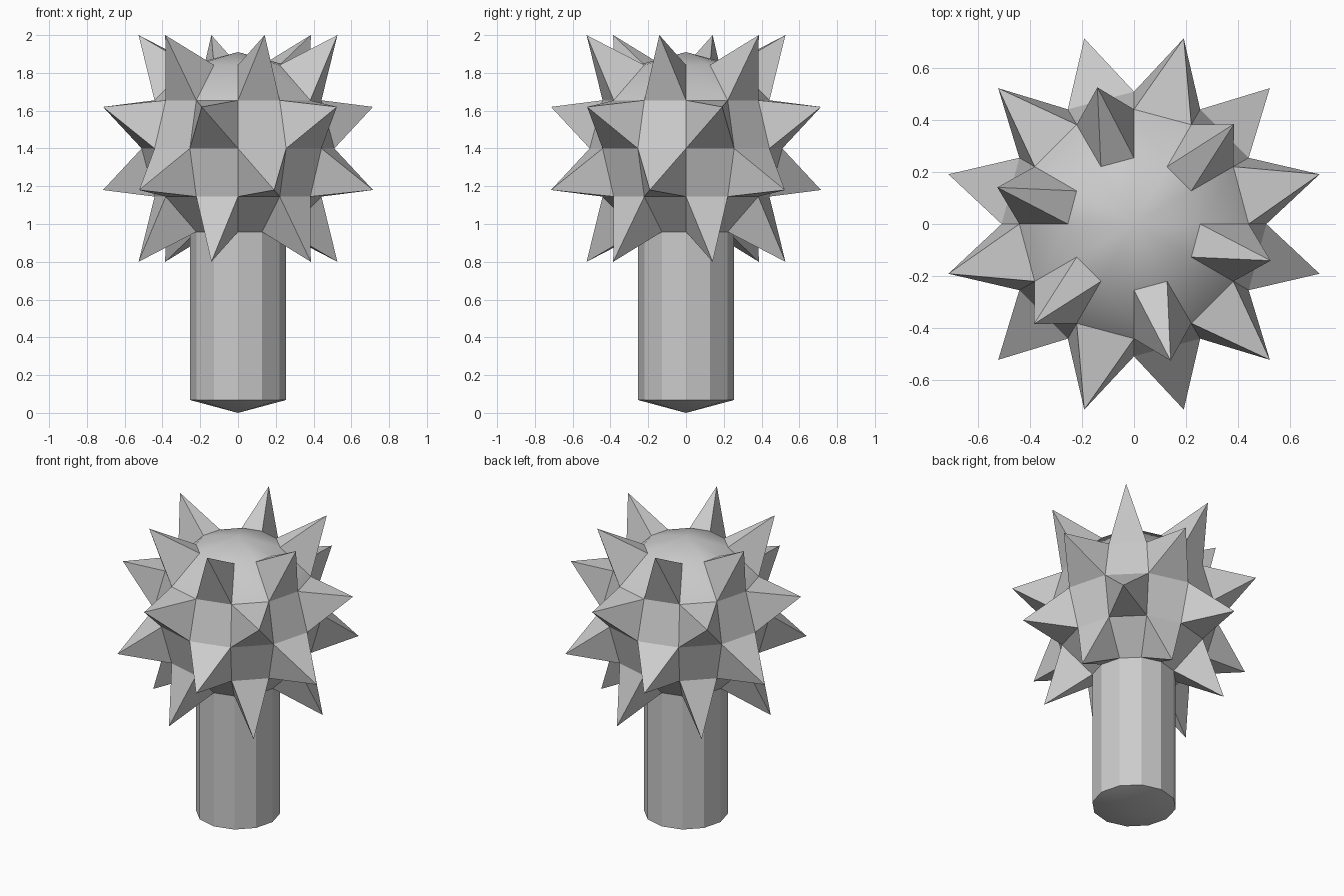
import bpy, bmesh, math
from mathutils import Vector

cube = bpy.data.objects.get("Cube")
if cube:
    bpy.data.objects.remove(cube, do_unlink=True)

RADIUS, CENTRE, SIDES = 0.51, 1.4, 12
CAP_RADIUS = RADIUS * math.sin(math.radians(30))
CAP_HEIGHT = RADIUS * (1 - math.cos(math.radians(30)))
NECK = CENTRE - RADIUS + CAP_HEIGHT

grey = bpy.data.materials.new("plain grey")
grey.use_nodes = True
COLOUR = (0.6, 0.6, 0.6, 1)
grey.diffuse_color = COLOUR
grey.node_tree.nodes["Principled BSDF"].inputs["Base Color"].default_value = COLOUR


def finish(bm, name):
    bmesh.ops.recalc_face_normals(bm, faces=bm.faces)
    mesh = bpy.data.meshes.new(name)
    bm.to_mesh(mesh)
    bm.free()
    mesh.materials.append(grey)
    obj = bpy.data.objects.new(name, mesh)
    bpy.context.collection.objects.link(obj)
    return obj


# Round head, open at the neck where the handle joins
bm = bmesh.new()
bmesh.ops.create_uvsphere(bm, u_segments=SIDES, v_segments=6, radius=RADIUS)
bmesh.ops.delete(bm, geom=[v for v in bm.verts if v.co.z < -RADIUS + 0.01], context="VERTS")
for face in bm.faces:
    face.smooth = True

# Spikes: every other quad of each of the four bands is drawn out to a point
for face in [f for f in bm.faces if len(f.verts) == 4]:
    mid = face.calc_center_median()
    azimuth = math.degrees(math.atan2(mid.y, mid.x)) % 360
    column = int(azimuth // 30)
    band = int((mid.z + RADIUS) // (RADIUS / 2))
    outer = abs(mid.z) > RADIUS / 2
    first = 0 if (mid.z > 0) != outer else 1
    if column % 2 != first:
        continue
    reach, height = (0.545, 0.6) if outer else (0.74, 0.22)
    angle = math.radians(column * 30 + 15)
    tip = Vector((reach * math.cos(angle), reach * math.sin(angle),
                  math.copysign(height, mid.z)))
    poked = bmesh.ops.poke(bm, faces=[face])
    poked["verts"][0].co = tip
    for side in poked["faces"]:
        side.smooth = False

bmesh.ops.translate(bm, verts=bm.verts, vec=(0, 0, CENTRE))
finish(bm, "spiked_head")

# Faceted handle with a shallow pointed end
bm = bmesh.new()
rings = [[bm.verts.new((CAP_RADIUS * math.cos(2 * math.pi * i / SIDES),
                        CAP_RADIUS * math.sin(2 * math.pi * i / SIDES), z))
          for i in range(SIDES)] for z in (CAP_HEIGHT, NECK)]
point = bm.verts.new((0, 0, 0))
low, high = rings
for i in range(SIDES):
    j = (i + 1) % SIDES
    bm.faces.new((low[i], low[j], high[j], high[i]))
    bm.faces.new((low[j], low[i], point)).smooth = True
finish(bm, "handle")
